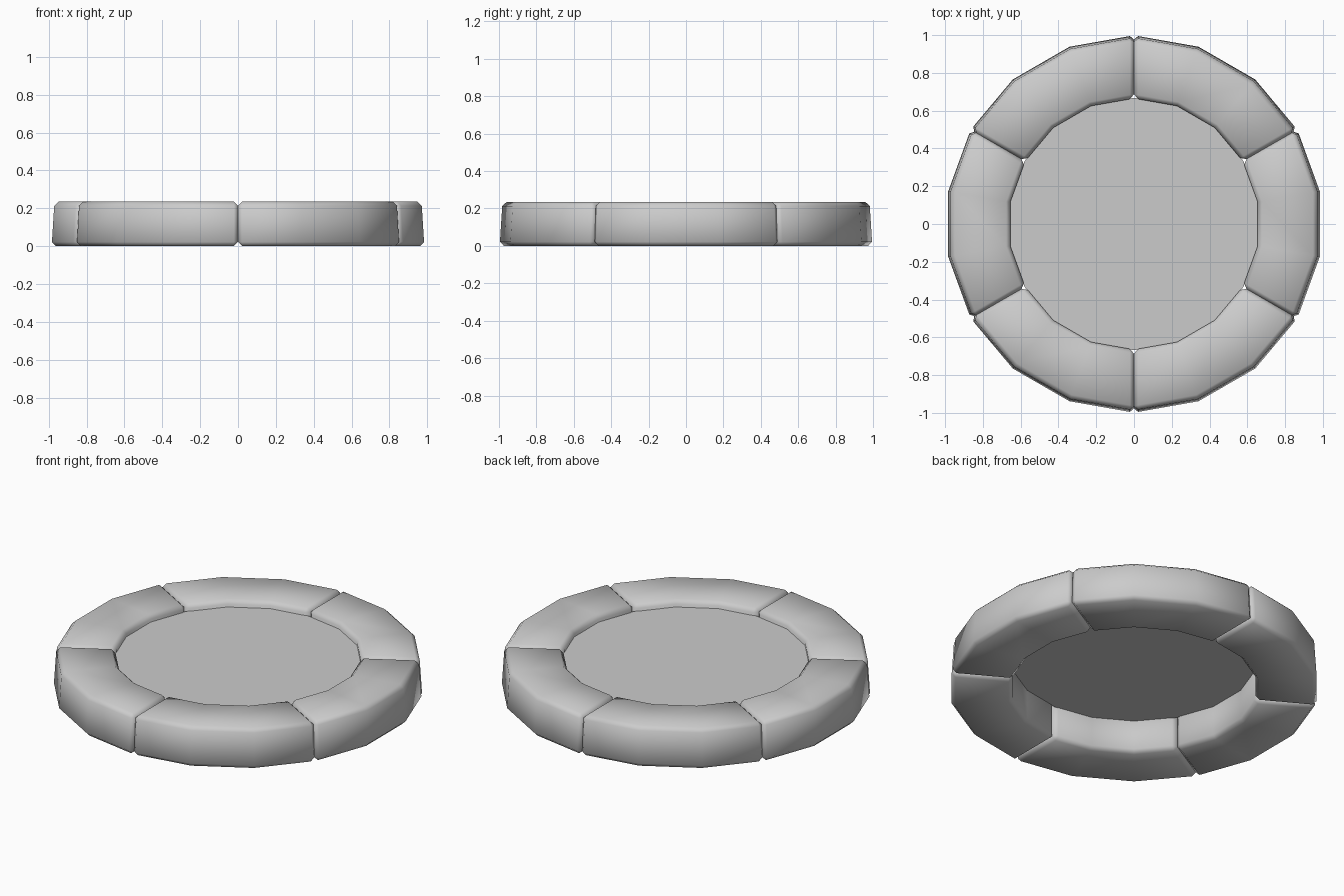
import bpy, bmesh, math

if "Cube" in bpy.data.objects:
    bpy.data.objects.remove(bpy.data.objects["Cube"])

# (radius, z) cross-section of the rim: inner bottom, outer bottom, outer top, inner top
PROFILE = [(0.665, 0.0), (1.0, 0.0), (0.985, 0.235), (0.665, 0.235)]
STEP = math.radians(20)


def polar(r, a, z):
    return (r * math.cos(a), r * math.sin(a), z)


def finish(name, bm):
    bmesh.ops.recalc_face_normals(bm, faces=bm.faces)
    mesh = bpy.data.meshes.new(name)
    bm.to_mesh(mesh)
    bm.free()
    obj = bpy.data.objects.new(name, mesh)
    bpy.context.collection.objects.link(obj)
    return obj


def rim_block(index):
    """Three-facet curved block with chamfered outside edges."""
    start = math.radians(30 + 60 * index)
    bm = bmesh.new()
    rings = [[bm.verts.new(polar(r, start + i * STEP, z)) for r, z in PROFILE]
             for i in range(4)]
    for a, b in zip(rings, rings[1:]):
        for k in range(4):
            n = (k + 1) % 4
            bm.faces.new((a[k], a[n], b[n], b[k]))
    bm.faces.new(rings[0])
    bm.faces.new(rings[-1])
    for f in bm.faces:
        f.smooth = True
    obj = finish(f"rim_block_{index + 1}", bm)
    bevel = obj.modifiers.new("edge_chamfer", 'BEVEL')
    bevel.width = 0.022
    bevel.segments = 1
    bevel.limit_method = 'ANGLE'
    bevel.angle_limit = math.radians(40)


# Rim of six blocks
for i in range(6):
    rim_block(i)

# Flat thin surface inside the rim, just below its top
bm = bmesh.new()
bm.faces.new([bm.verts.new(polar(0.668, math.radians(10) + i * STEP, 0.195))
              for i in range(18)])
finish("inner_surface", bm)
